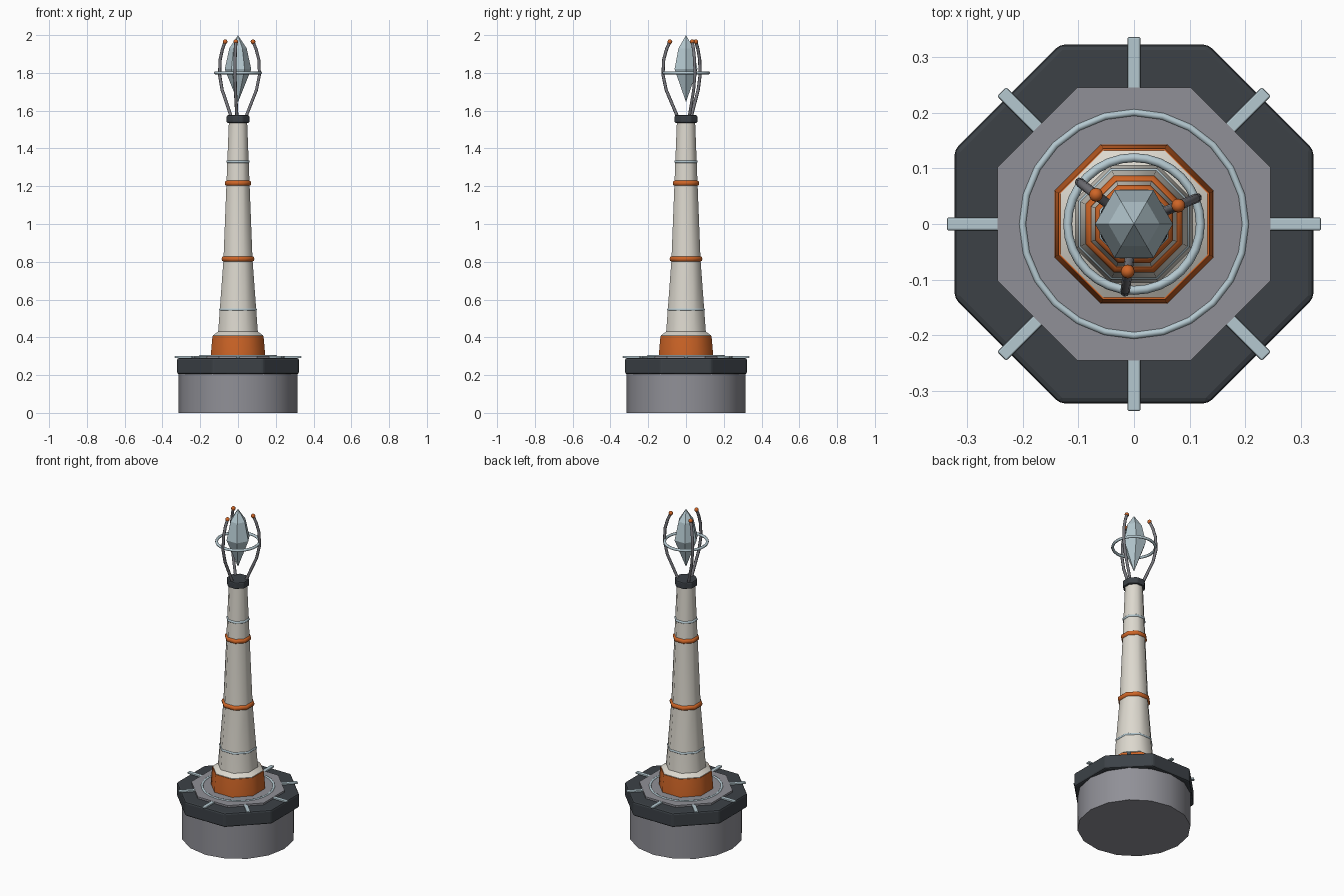
import bpy, bmesh
from math import pi, sin, cos, radians
from mathutils import Vector, Matrix

cube = bpy.data.objects.get("Cube")
if cube:
    bpy.data.objects.remove(cube, do_unlink=True)


def material(name, rgb):
    m = bpy.data.materials.new(name)
    m.use_nodes = True
    m.diffuse_color = (*rgb, 1)
    bsdf = next(n for n in m.node_tree.nodes if n.type == 'BSDF_PRINCIPLED')
    bsdf.inputs["Base Color"].default_value = (*rgb, 1)
    return m


WHITE = material("warm white", (0.72, 0.69, 0.62))
GREY = material("mid grey", (0.28, 0.28, 0.31))
DARK = material("dark slate", (0.045, 0.053, 0.062))
BLUE = material("pale blue", (0.46, 0.58, 0.63))
ORANGE = material("orange", (0.62, 0.13, 0.02))
STEEL = material("steel grey", (0.18, 0.18, 0.2))


def finish(name, bm, mat, smooth=None, bevel=0):
    """Turn a bmesh into a named, coloured object."""
    bmesh.ops.recalc_face_normals(bm, faces=bm.faces)
    mesh = bpy.data.meshes.new(name)
    bm.to_mesh(mesh)
    bm.free()
    obj = bpy.data.objects.new(name, mesh)
    bpy.context.collection.objects.link(obj)
    mesh.materials.append(mat)
    if smooth:
        bpy.ops.object.select_all(action='DESELECT')
        obj.select_set(True)
        bpy.context.view_layer.objects.active = obj
        bpy.ops.object.shade_smooth_by_angle(angle=radians(smooth))
    if bevel:
        mod = obj.modifiers.new("soft edges", 'BEVEL')
        mod.width, mod.segments = bevel, 2
    return obj


def lathe(name, profile, sides, mat, flats=True, loop=False, **kw):
    """Sweep (radius, z) points around z; flats=True measures radius to the flat."""
    bm = bmesh.new()
    phase, grow = (pi / sides, 1 / cos(pi / sides)) if flats else (0, 1)
    rings = []
    for r, z in profile:
        count = sides if r > 0 else 1
        rings.append([bm.verts.new((r * grow * cos(phase + 2 * pi * i / sides),
                                    r * grow * sin(phase + 2 * pi * i / sides), z))
                      for i in range(count)])
    pairs = list(zip(rings, rings[1:]))
    if loop:
        pairs.append((rings[-1], rings[0]))
    for a, b in pairs:
        for i in range(sides):
            j = (i + 1) % sides
            quad = [a[i % len(a)], a[j % len(a)], b[j % len(b)], b[i % len(b)]]
            bm.faces.new(list(dict.fromkeys(quad)))
    if not loop:
        for ring in (rings[0], rings[-1]):
            if len(ring) > 2:
                bm.faces.new(ring)
    return finish(name, bm, mat, **kw)


def hoop(name, radius, z, width, height, sides, mat, flats=True):
    """Closed ring with a rounded section."""
    section = [(radius + width * cos(k * pi / 4), z + height * sin(k * pi / 4))
               for k in range(8)]
    return lathe(name, section, sides, mat, flats, loop=True, smooth=50)


# Round foot, octagonal rim and deck
lathe("foot", [(0.315, 0), (0.315, 0.22)], 16, GREY, flats=False, smooth=40)
lathe("rim", [(0.322, 0.205), (0.322, 0.291)], 8, DARK, bevel=0.01)
lathe("deck_plate", [(0.245, 0.28), (0.245, 0.302)], 8, GREY)
hoop("deck_ring", 0.2, 0.302, 0.006, 0.005, 24, BLUE, flats=False)

# Eight radial bars on the rim
for i in range(8):
    bm = bmesh.new()
    bmesh.ops.create_cube(bm, size=1)
    bmesh.ops.scale(bm, vec=(0.095, 0.023, 0.01), verts=bm.verts)
    bmesh.ops.translate(bm, vec=(0.288, 0, 0.296), verts=bm.verts)
    bmesh.ops.rotate(bm, cent=(0, 0, 0), matrix=Matrix.Rotation(i * pi / 4, 3, 'Z'),
                     verts=bm.verts)
    finish(f"rim_bar_{i + 1}", bm, BLUE, bevel=0.003)

# Tapered octagonal tower with its collar and bands
lathe("collar", [(0.143, 0.29), (0.142, 0.33), (0.135, 0.408)], 8, ORANGE, smooth=50)
lathe("tower", [(0.132, 0.405), (0.132, 0.411), (0.105, 0.43), (0.077, 0.81), (0.048, 1.55)],
      8, WHITE, smooth=50)
for k, (r, z) in enumerate([(0.077, 0.815), (0.06, 1.216)]):
    hoop(f"wide_band_{k + 1}", r, z, 0.01, 0.014, 8, ORANGE)
for k, (r, z) in enumerate([(0.094, 0.547), (0.056, 1.33)]):
    hoop(f"thin_band_{k + 1}", r, z, 0.006, 0.007, 8, BLUE)
lathe("cap", [(0.06, 1.535), (0.06, 1.576)], 8, DARK, bevel=0.007)

# Three curved prongs with ball tips
PRONG = [(0.042, 1.56), (0.106, 1.71), (0.123, 1.79), (0.119, 1.87), (0.104, 1.925),
         (0.086, 1.965)]
for i in range(3):
    a = radians(22.5 + 120 * i)
    path = [Vector((r * cos(a), r * sin(a), z)) for r, z in PRONG]
    side = Vector((-sin(a), cos(a), 0))
    bm = bmesh.new()
    rings = []
    for k, p in enumerate(path):
        along = (path[min(k + 1, len(path) - 1)] - path[max(k - 1, 0)]).normalized()
        out = side.cross(along)
        rings.append([bm.verts.new(p + 0.0085 * (side * cos(t * pi / 4) + out * sin(t * pi / 4)))
                      for t in range(8)])
    for lo, hi in zip(rings, rings[1:]):
        for t in range(8):
            u = (t + 1) % 8
            bm.faces.new((lo[t], lo[u], hi[u], hi[t]))
    bm.faces.new(rings[0])
    bm.faces.new(rings[-1])
    finish(f"prong_{i + 1}", bm, STEEL, smooth=50)
    bm = bmesh.new()
    bmesh.ops.create_uvsphere(bm, u_segments=12, v_segments=8, radius=0.0125,
                              matrix=Matrix.Translation(path[-1]))
    finish(f"prong_tip_{i + 1}", bm, ORANGE, smooth=60)

# Halo ring and faceted crystal
hoop("halo_ring", 0.119, 1.8, 0.008, 0.008, 32, BLUE, flats=False)
lathe("crystal", [(0, 1.645), (0.07, 1.82), (0.046, 1.93), (0, 2.0)], 6, BLUE, flats=False)
